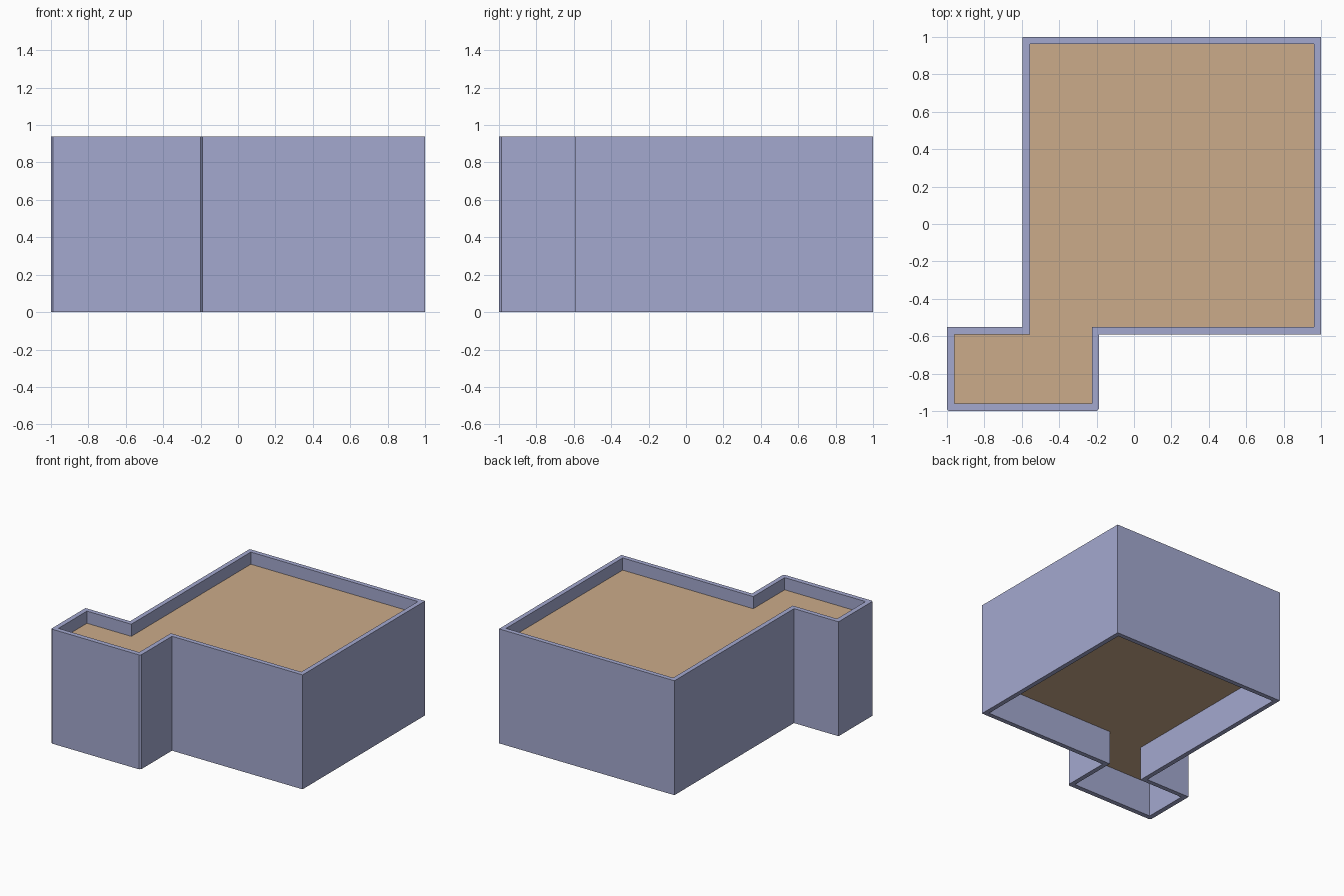
import bpy, bmesh

if "Cube" in bpy.data.objects:
    bpy.data.objects.remove(bpy.data.objects["Cube"])

HEIGHT = 0.94


def material(name, rgb):
    m = bpy.data.materials.new(name)
    m.diffuse_color = (*rgb, 1)
    m.use_nodes = True
    m.node_tree.nodes["Principled BSDF"].inputs["Base Color"].default_value = m.diffuse_color
    return m


wall_mat = material("blue grey wall", (0.37, 0.395, 0.625))
slab_mat = material("tan slab", (0.60, 0.41, 0.255))

# Plan outline, counter-clockwise: (outer corner, matching inner corner).
# The two front corners of the small wing are slightly clipped.
PLAN = [
    ((-0.99, -1.0), (-0.96, -0.96)),
    ((-0.20, -1.0), (-0.225, -0.96)),
    ((-0.187, -0.987), (-0.225, -0.96)),
    ((-0.187, -0.59), (-0.225, -0.552)),
    ((1.0, -0.59), (0.962, -0.552)),
    ((1.0, 1.0), (0.962, 0.962)),
    ((-0.595, 1.0), (-0.557, 0.962)),
    ((-0.595, -0.552), (-0.557, -0.59)),
    ((-1.0, -0.552), (-0.96, -0.59)),
    ((-1.0, -0.99), (-0.96, -0.96)),
]


def finish(bm, name, mat):
    mesh = bpy.data.meshes.new(name)
    bm.to_mesh(mesh)
    bm.free()
    mesh.materials.append(mat)
    obj = bpy.data.objects.new(name, mesh)
    bpy.context.collection.objects.link(obj)
    return obj


# Perimeter walls: hollow ring, open above and below
bm = bmesh.new()
rings = []
for outer, inner in PLAN:
    rings.append([bm.verts.new((*p, z)) for p, z in
                  ((outer, 0), (outer, HEIGHT), (inner, HEIGHT), (inner, 0))])
for i, a in enumerate(rings):
    b = rings[(i + 1) % len(rings)]
    for k in range(4):
        n = (k + 1) % 4
        bm.faces.new((a[k], b[k], b[n], a[n]))
bmesh.ops.remove_doubles(bm, verts=bm.verts[:], dist=0.0005)
bmesh.ops.recalc_face_normals(bm, faces=bm.faces[:])
finish(bm, "perimeter_walls", wall_mat)

# Floor and roof: thin sheets reaching the outer wall face
for name, z in (("floor_sheet", 0.28), ("roof_sheet", 0.84)):
    bm = bmesh.new()
    bm.faces.new([bm.verts.new((*outer, z)) for outer, _ in PLAN])
    finish(bm, name, slab_mat)
